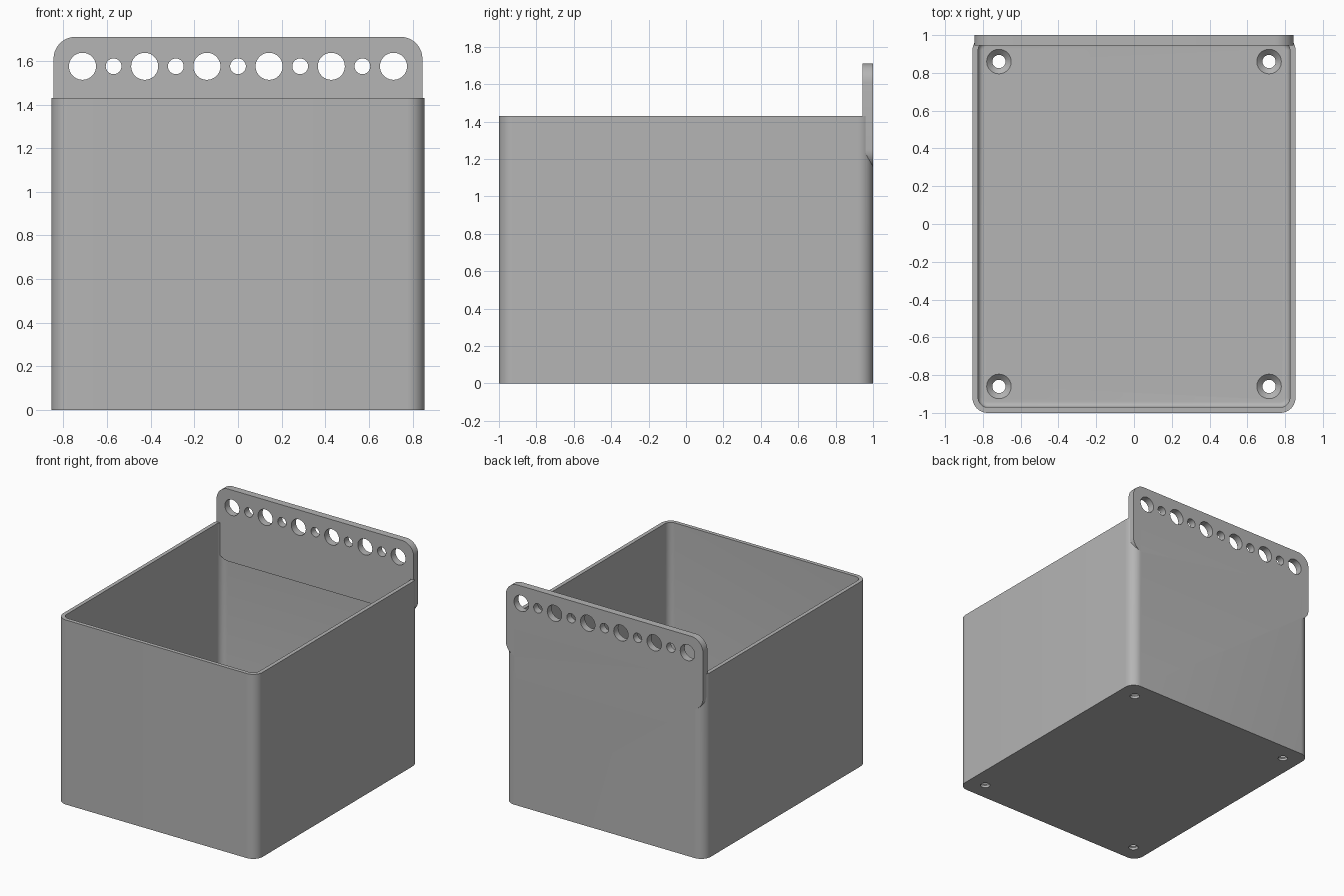
import bpy, bmesh, math
from mathutils import Matrix

if "Cube" in bpy.data.objects:
    bpy.data.objects.remove(bpy.data.objects["Cube"], do_unlink=True)

grey = bpy.data.materials.new("plain grey")
grey.use_nodes = True
colour = (0.46, 0.46, 0.46, 1)
grey.diffuse_color = colour
grey.node_tree.nodes["Principled BSDF"].inputs["Base Color"].default_value = colour


def rounded_rect(half_a, half_b, radius, steps=10):
    points = []
    for q, (sa, sb) in enumerate([(1, 1), (-1, 1), (-1, -1), (1, -1)]):
        for i in range(steps + 1):
            t = (q + i / steps) * math.pi / 2
            points.append((sa * (half_a - radius) + radius * math.cos(t),
                           sb * (half_b - radius) + radius * math.sin(t)))
    return points


def loft(name, sections, transform=Matrix()):
    """Closed solid through rounded rectangles: (half_a, half_b, radius, height)."""
    bm = bmesh.new()
    rings = [[bm.verts.new((a, b, h)) for a, b in rounded_rect(ha, hb, r)]
             for ha, hb, r, h in sections]
    n = len(rings[0])
    for low, high in zip(rings, rings[1:]):
        for i in range(n):
            j = (i + 1) % n
            bm.faces.new((low[i], low[j], high[j], high[i]))
    bm.faces.new(rings[0][::-1])
    bm.faces.new(rings[-1])
    bm.transform(transform)
    bmesh.ops.recalc_face_normals(bm, faces=bm.faces)
    return finish(name, bm)


def finish(name, bm):
    mesh = bpy.data.meshes.new(name)
    bm.to_mesh(mesh)
    bm.free()
    mesh.materials.append(grey)
    obj = bpy.data.objects.new(name, mesh)
    bpy.context.collection.objects.link(obj)
    return obj


def boolean(target, tool, operation):
    mod = target.modifiers.new(operation, "BOOLEAN")
    mod.operation, mod.object, mod.solver = operation, tool, "EXACT"
    bpy.context.view_layer.objects.active = target
    bpy.ops.object.modifier_apply(modifier=mod.name)
    bpy.data.objects.remove(tool, do_unlink=True)


def cones(name, parts):
    """Cutter made of round parts: (matrix, bottom radius, top radius, depth)."""
    bm = bmesh.new()
    for matrix, r1, r2, depth in parts:
        bmesh.ops.create_cone(bm, cap_ends=True, segments=40, radius1=r1,
                              radius2=r2, depth=depth, matrix=matrix)
    return finish(name, bm)


# Open box with a fillet around the floor
WX, WY, R, TOP, WALL, FLOOR, FILLET = 0.855, 1.0, 0.08, 1.43, 0.03, 0.05, 0.028
box = loft("storage_box", [(WX, WY, R, 0), (WX, WY, R, TOP)])
inner = []
for k in range(7):
    t = k / 6 * math.pi / 2
    d = WALL + FILLET * (1 - math.sin(t))
    inner.append((WX - d, WY - d, R - d, FLOOR + FILLET * (1 - math.cos(t))))
inner.append((WX - WALL, WY - WALL, R - WALL, TOP + 0.2))
boolean(box, loft("cavity", inner), "DIFFERENCE")

# Hanging plate on the back, rounded at all four corners
upright = Matrix.Translation((0, 1, 1.43)) @ Matrix.Rotation(math.pi / 2, 4, "X")
plate = loft("hanging_plate", [(0.845, 0.28, 0.1, 0), (0.845, 0.28, 0.1, 0.055)], upright)
boolean(box, plate, "UNION")

# Row of alternating large and small holes in the plate
row = []
for i in range(11):
    r = 0.036 if i % 2 else 0.062
    place = Matrix.Translation(((i - 5) * 0.1425, 0.97, 1.575))
    row.append((place @ Matrix.Rotation(math.pi / 2, 4, "X"), r, r, 0.2))
boolean(box, cones("plate_holes", row), "DIFFERENCE")

# Countersunk screw holes in the floor
corners = [(x, y) for x in (-0.715, 0.715) for y in (-0.86, 0.86)]
for x, y in corners:
    boolean(box, cones("screw_hole", [(Matrix.Translation((x, y, 0)), 0.035, 0.035, 0.3)]),
            "DIFFERENCE")
    boolean(box, cones("countersink", [(Matrix.Translation((x, y, 0.035)), 0.03, 0.07, 0.04)]),
            "DIFFERENCE")

bpy.ops.object.select_all(action="DESELECT")
box.select_set(True)
bpy.context.view_layer.objects.active = box
bpy.ops.object.shade_smooth_by_angle(angle=math.radians(30))
